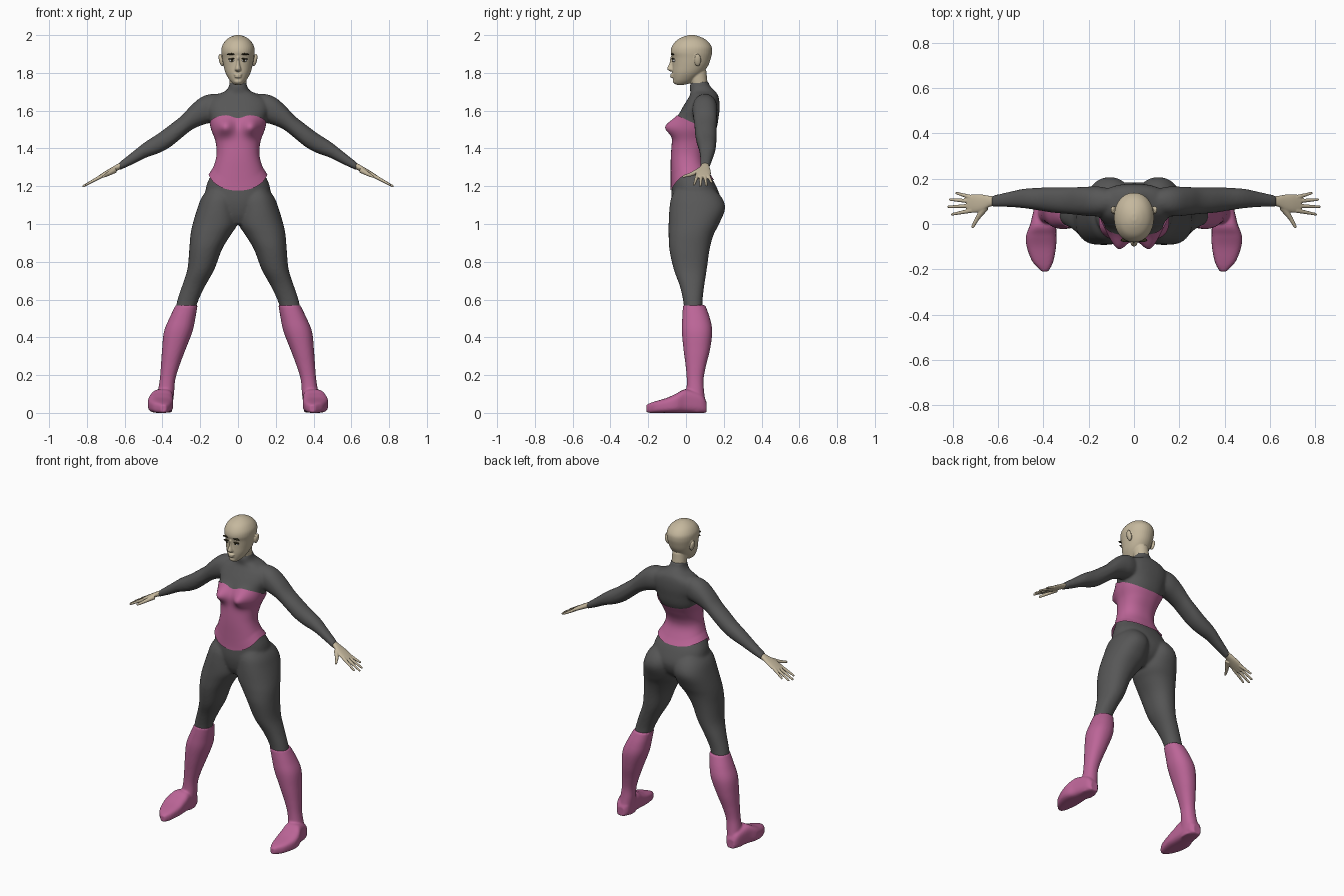
import bpy, bmesh, math
from mathutils import Matrix, Vector

if "Cube" in bpy.data.objects:
    bpy.data.objects.remove(bpy.data.objects["Cube"])


def material(name, color):
    m = bpy.data.materials.new(name)
    m.diffuse_color = (*color, 1)
    m.use_nodes = True
    m.node_tree.nodes["Principled BSDF"].inputs["Base Color"].default_value = m.diffuse_color
    return m


SUIT = material("charcoal", (0.095, 0.095, 0.095))
PINK = material("pink", (0.50, 0.13, 0.31))
SKIN = material("skin", (0.56, 0.48, 0.34))
DARK = material("dark_brown", (0.03, 0.025, 0.01))
WHITE = material("eye_white", (0.8, 0.8, 0.78))


def smooth_rows(rows, n=5):
    """Catmull-Rom interpolation of section rows."""
    out = []
    for i in range(len(rows) - 1):
        p0, p1, p2, p3 = (rows[max(0, min(len(rows) - 1, i + k))] for k in (-1, 0, 1, 2))
        for j in range(n):
            t = j / n
            out.append(tuple(0.5 * (2 * b + (c - a) * t + (2 * a - 5 * b + 4 * c - d) * t * t
                                    + (3 * b - a - 3 * c + d) * t ** 3)
                             for a, b, c, d in zip(p0, p1, p2, p3)))
    return out + [tuple(rows[-1])]


def section(row, ang, power):
    """Point of a superellipse filling the box a0..a1, b0..b1."""
    _, a0, a1, b0, b1 = row
    c, s = math.cos(ang), math.sin(ang)
    e = 2 / power
    return ((a0 + a1) / 2 + (a1 - a0) / 2 * math.copysign(abs(c) ** e, c),
            (b0 + b1) / 2 + (b1 - b0) / 2 * math.copysign(abs(s) ** e, s))


def loft(bm, rows, axis="z", side=1, power=2.2, deform=None, segs=40):
    """Closed loft of sections stacked along an axis; side=-1 mirrors in x."""
    rings = []
    for row in smooth_rows(rows):
        ring = []
        for k in range(segs):
            a, b = section(row, 2 * math.pi * k / segs, power)
            p = {"z": (a, b, row[0]), "x": (row[0], b, a), "y": (a, row[0], b)}[axis]
            p = deform(Vector(p)) if deform else Vector(p)
            ring.append(bm.verts.new((p.x * side, p.y, p.z)))
        rings.append(ring)
    for r, q in zip(rings, rings[1:]):
        for k in range(segs):
            bm.faces.new((r[k], r[k - 1], q[k - 1], q[k]))
    bm.faces.new(rings[0])
    bm.faces.new(rings[-1])


def ball(bm, loc, size, rot=0):
    m = Matrix.Translation(loc) @ Matrix.Rotation(rot, 4, "Y") @ Matrix.Diagonal((*size, 1))
    bmesh.ops.create_uvsphere(bm, u_segments=20, v_segments=12, radius=1, matrix=m)


def finger(bm, p, q, r0, r1):
    p, q = Vector(p), Vector(q)
    m = Matrix.Translation((p + q) / 2) @ (q - p).to_track_quat("Z", "Y").to_matrix().to_4x4()
    bmesh.ops.create_cone(bm, cap_ends=True, segments=14, radius1=r0, radius2=r1,
                          depth=(q - p).length, matrix=m)
    ball(bm, q, (r1, r1, r1))


def finish(bm, name, mat, voxel=0, smooth=0):
    """Turn a bmesh into an object; a voxel size fuses overlapping volumes."""
    bmesh.ops.recalc_face_normals(bm, faces=bm.faces)
    for f in bm.faces:
        f.smooth = True
    me = bpy.data.meshes.new(name)
    bm.to_mesh(me)
    bm.free()
    me.materials.append(mat)
    ob = bpy.data.objects.new(name, me)
    bpy.context.collection.objects.link(ob)
    if voxel:
        r = ob.modifiers.new("fuse", "REMESH")
        r.mode, r.voxel_size, r.use_smooth_shade = "VOXEL", voxel, True
    if smooth:
        s = ob.modifiers.new("soften", "SMOOTH")
        s.factor, s.iterations = 0.5, smooth
    return ob


def wide(rows):
    return [(z, -w, w, f, b) for z, w, f, b in rows]


def bust(p):
    if p.y < 0.05:
        p.y -= 0.055 * math.exp(-((abs(p.x) - 0.07) / 0.045) ** 2 - ((p.z - 1.515) / 0.045) ** 2)
    return p


# Body suit: torso, arms and thighs fused together
TORSO = wide([(1.0, .05, -.04, .10), (1.05, .12, -.065, .16), (1.12, .17, -.078, .185),
              (1.2, .168, -.075, .16), (1.27, .138, -.075, .12), (1.33, .115, -.075, .095),
              (1.38, .107, -.073, .10), (1.44, .114, -.068, .13), (1.5, .136, -.062, .16),
              (1.56, .15, -.045, .172), (1.61, .165, -.022, .178), (1.655, .155, .005, .176),
              (1.685, .11, .022, .168), (1.705, .065, .022, .152), (1.73, .048, .02, .128),
              (1.755, .045, .03, .118)])
ARM = [(.08, 1.55, 1.69, .05, .15), (.15, 1.535, 1.687, .035, .165), (.20, 1.52, 1.668, .035, .165),
       (.25, 1.495, 1.625, .04, .163), (.30, 1.455, 1.572, .045, .162), (.36, 1.407, 1.525, .05, .162),
       (.42, 1.375, 1.48, .06, .16), (.49, 1.35, 1.435, .07, .155), (.56, 1.315, 1.38, .075, .14),
       (.63, 1.283, 1.325, .075, .125)]
LEG = [(1.19, .04, .155, -.05, .14), (1.14, .005, .193, -.078, .19), (1.08, .0, .216, -.088, .207),
       (1.0, .003, .24, -.092, .175), (.94, .04, .252, -.092, .145), (.865, .085, .258, -.088, .125),
       (.76, .125, .268, -.065, .11), (.675, .172, .295, -.034, .097), (.6, .208, .32, -.016, .088),
       (.53, .232, .335, -.008, .09)]
bm = bmesh.new()
loft(bm, TORSO, power=2.3, deform=bust)
for s in (1, -1):
    loft(bm, ARM, "x", s)
    loft(bm, LEG, "z", s)
finish(bm, "body_suit", SUIT, 0.008, 6)

# Corset: shell just outside the torso with curved top and bottom edges
dense = smooth_rows(TORSO, 12)


def torso_row(z, off):
    for p, q in zip(dense, dense[1:]):
        if p[0] <= z <= q[0]:
            t = (z - p[0]) / (q[0] - p[0])
            r = [a + (b - a) * t for a, b in zip(p, q)]
            return (z, r[1] - off, r[2] + off, r[3] - off, r[4] + off)


bm = bmesh.new()
SEG, STEP = 72, 36
grid = []
for j in range(STEP + 1):
    ring = []
    for k in range(SEG):
        a = 2 * math.pi * k / SEG
        f = -math.sin(a)
        top = 1.53 + .05 * f - (.02 * math.exp(-(math.cos(a) / .2) ** 2) if f > 0 else 0)
        low = 1.262 - (.085 if f > 0 else .03) * f * f
        z = low + (top - low) * j / STEP
        flare = .006 + .008 * max(0, 1 - j / 5) * (1 - f * f)
        x, y = section(torso_row(z, flare), a, 2.3)
        ring.append(bm.verts.new(bust(Vector((x, y, z)))))
    grid.append(ring)
for r, q in zip(grid, grid[1:]):
    for k in range(SEG):
        bm.faces.new((r[k - 1], r[k], q[k], q[k - 1]))
finish(bm, "corset", PINK)

# Boots: shaft and foot fused
SHAFT = [(.57, .214, .33, -.016, .102), (.50, .226, .364, -.02, .127), (.43, .241, .392, -.022, .139),
         (.335, .278, .402, -.013, .127), (.25, .31, .408, -.002, .106), (.177, .332, .414, .004, .093),
         (.11, .338, .425, .0, .096), (.05, .345, .435, -.02, .104), (.003, .35, .435, -.02, .1)]
FOOT = [(.108, .37, .42, .0, .06), (.08, .35, .438, .0, .1), (.0, .344, .458, .0, .125),
        (-.05, .343, .476, .0, .103), (-.10, .344, .474, .0, .08), (-.16, .355, .452, .0, .062),
        (-.19, .367, .428, .0, .052), (-.21, .38, .408, .004, .042)]
for s, n in ((1, "left"), (-1, "right")):
    bm = bmesh.new()
    loft(bm, SHAFT, "z", s)
    loft(bm, FOOT, "y", s, power=3.2)
    finish(bm, n + "_boot", PINK, 0.006, 3)

# Hands: palm, four fingers and thumb
PALM = [(.60, 1.3, 1.334, .08, .12), (.635, 1.285, 1.319, .077, .124), (.67, 1.268, 1.299, .058, .13),
        (.705, 1.251, 1.278, .05, .132), (.738, 1.236, 1.256, .054, .126)]
drop = lambda x: 1.307 - (x - .625) * .55
for s, n in ((1, "left"), (-1, "right")):
    bm = bmesh.new()
    loft(bm, PALM, "x", s, segs=24)
    for y0, x1, y1 in ((.060, .803, .043), (.080, .82, .076), (.100, .812, .108), (.117, .783, .136)):
        finger(bm, (.715 * s, y0, drop(.715)), (x1 * s, y1, drop(x1)), .0105, .006)
    finger(bm, (.655 * s, .075, 1.284), (.692 * s, .025, 1.262), .016, .010)
    finger(bm, (.692 * s, .025, 1.262), (.712 * s, -.012, 1.252), .010, .007)
    finish(bm, n + "_hand", SKIN, 0.0035, 2)

# Head: skull, neck, nose, lips and ears fused
SKULL = wide([(1.737, .018, -.05, -.01), (1.745, .03, -.062, .02), (1.765, .047, -.068, .05),
              (1.80, .066, -.072, .09), (1.84, .077, -.072, .118), (1.88, .084, -.074, .132),
              (1.91, .088, -.081, .138), (1.94, .085, -.074, .135), (1.97, .067, -.052, .112),
              (1.99, .04, -.018, .078), (2.0, .012, .015, .045)])
NOSE = wide([(1.885, .007, -.083, -.05), (1.85, .009, -.088, -.05), (1.828, .014, -.099, -.05),
             (1.817, .017, -.098, -.05), (1.808, .01, -.084, -.05)])
NECK = wide([(1.70, .043, .03, .125), (1.75, .044, .024, .114), (1.81, .045, .0, .108)])
bm = bmesh.new()
for rows in (SKULL, NOSE, NECK):
    loft(bm, rows, power=2.1)
for z, w in ((1.791, .022), (1.780, .019)):
    ball(bm, (0, -.071, z), (w, .013, .0065))
ball(bm, (0, -.056, 1.756), (.022, .014, .014))
for s in (1, -1):
    ball(bm, (.09 * s, .062, 1.868), (.011, .018, .034), .22 * s)
finish(bm, "head", SKIN, 0.004, 2)

# Eyes, irises, lashes and brows
for s, n in ((1, "left"), (-1, "right")):
    for part, mat, loc, size, rot in (
            ("eye", WHITE, (.033, -.062, 1.866), (.015, .011, .008), 0),
            ("iris", DARK, (.032, -.070, 1.866), (.0065, .005, .0065), 0),
            ("lash", DARK, (.035, -.069, 1.874), (.019, .010, .0035), .1),
            ("brow", DARK, (.036, -.071, 1.899), (.023, .009, .005), .08)):
        bm = bmesh.new()
        ball(bm, (loc[0] * s, loc[1], loc[2]), size, rot * s)
        finish(bm, n + "_" + part, mat)
